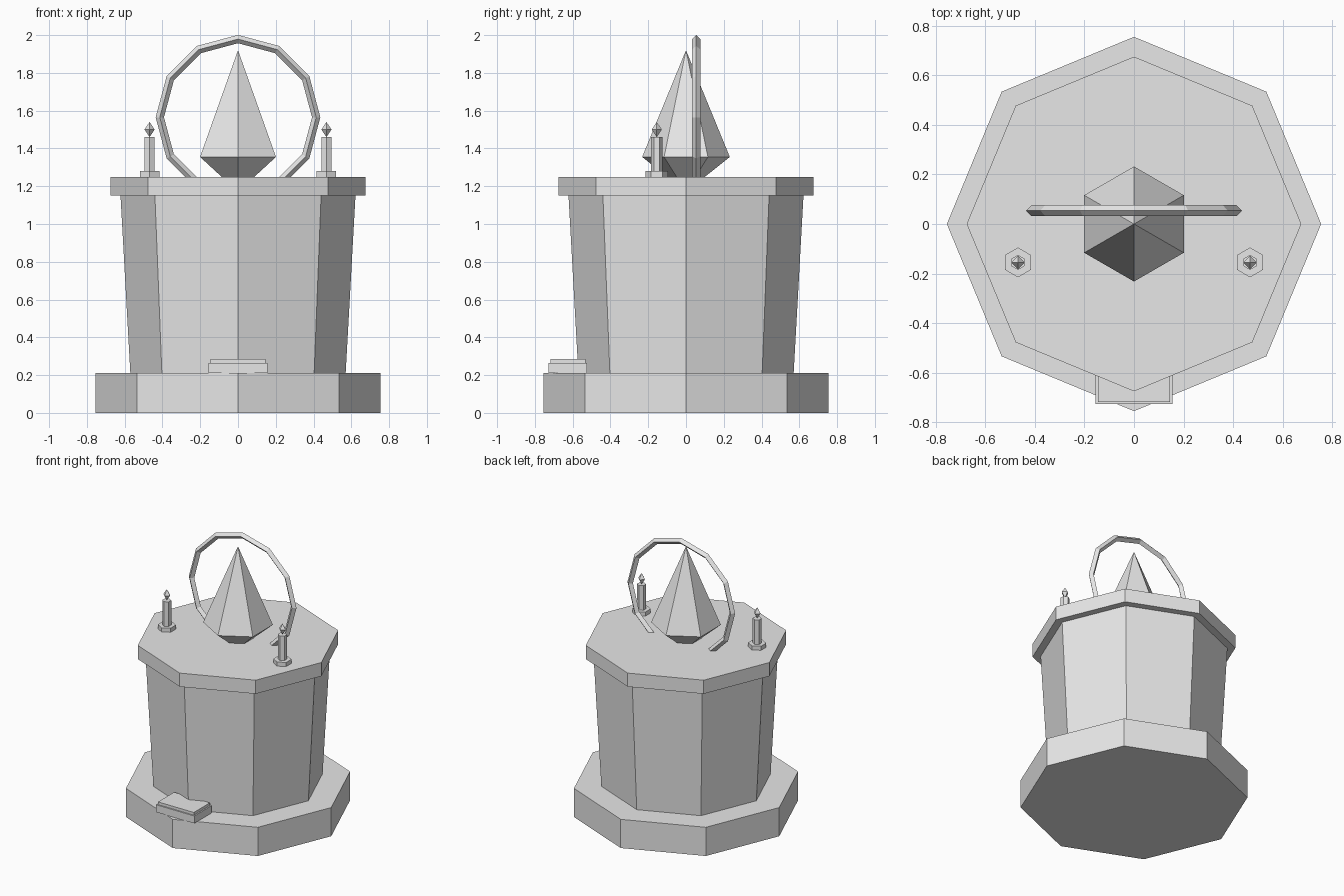
import bpy, bmesh
from math import pi, sin, cos
from mathutils import Vector

if "Cube" in bpy.data.objects:
    bpy.data.objects.remove(bpy.data.objects["Cube"])

stone = bpy.data.materials.new("grey stone")
stone.use_nodes = True
GREY = (0.8, 0.8, 0.8, 1)
stone.diffuse_color = GREY
stone.node_tree.nodes["Principled BSDF"].inputs["Base Color"].default_value = GREY


def finish(name, bm):
    bmesh.ops.remove_doubles(bm, verts=bm.verts, dist=0.0005)
    bmesh.ops.recalc_face_normals(bm, faces=bm.faces)
    mesh = bpy.data.meshes.new(name)
    bm.to_mesh(mesh)
    bm.free()
    mesh.materials.append(stone)
    obj = bpy.data.objects.new(name, mesh)
    bpy.context.collection.objects.link(obj)
    return obj


def frustum(name, sides, levels, x=0, y=0, turn=pi / 2):
    """Stack of (radius, height) rings with closed ends."""
    bm = bmesh.new()
    rings = []
    for r, z in levels:
        angles = [turn + 2 * pi * i / sides for i in range(sides)]
        rings.append([bm.verts.new((x + r * cos(a), y + r * sin(a), z)) for a in angles])
    for low, high in zip(rings, rings[1:]):
        for i in range(sides):
            j = (i + 1) % sides
            bm.faces.new((low[i], low[j], high[j], high[i]))
    for ring, (r, z) in ((rings[0], levels[0]), (rings[-1], levels[-1])):
        if r > 0:
            bm.faces.new(ring)
    return finish(name, bm)


def box(name, low, high):
    bm = bmesh.new()
    bmesh.ops.create_cube(bm, size=1)
    low, high = Vector(low), Vector(high)
    for v in bm.verts:
        v.co = (low + high) / 2 + v.co * (high - low)
    return finish(name, bm)


def hoop(name, radius, tube, y, z, segments=12):
    """Upright ring with a diamond section."""
    bm = bmesh.new()
    rings = []
    for i in range(segments):
        a = 2 * pi * i / segments
        ring = []
        for k in range(4):
            b = k * pi / 2
            r = radius + tube * cos(b)
            ring.append(bm.verts.new((r * cos(a), y + tube * sin(b), z + r * sin(a))))
        rings.append(ring)
    for i in range(segments):
        here, there = rings[i], rings[(i + 1) % segments]
        for k in range(4):
            m = (k + 1) % 4
            bm.faces.new((here[k], here[m], there[m], there[k]))
    return finish(name, bm)


# Octagonal pedestal
frustum("base_step", 8, [(0.755, 0), (0.755, 0.21)])
frustum("pedestal", 8, [(0.57, 0.21), (0.622, 1.15)])
frustum("top_slab", 8, [(0.675, 1.15), (0.675, 1.25)])

# Crystal and the hoop behind it
frustum("crystal", 6, [(0, 1.17), (0.232, 1.355), (0, 1.92)])
hoop("hoop", 0.414, 0.022, 0.054, 1.565)

# Candles on both sides
for side, x in (("right", -0.468), ("left", 0.468)):
    frustum(side + "_candle_foot", 6, [(0.06, 1.25), (0.06, 1.28)], x, -0.155)
    frustum(side + "_candle", 6, [(0.03, 1.28), (0.03, 1.46)], x, -0.155)
    frustum(side + "_flame", 4, [(0, 1.46), (0.027, 1.5), (0, 1.54)], x, -0.155)

# Book on the front step
box("book_block", (-0.155, -0.727, 0.211), (0.155, -0.525, 0.265))
box("book_cover", (-0.145, -0.718, 0.265), (0.145, -0.533, 0.285))
